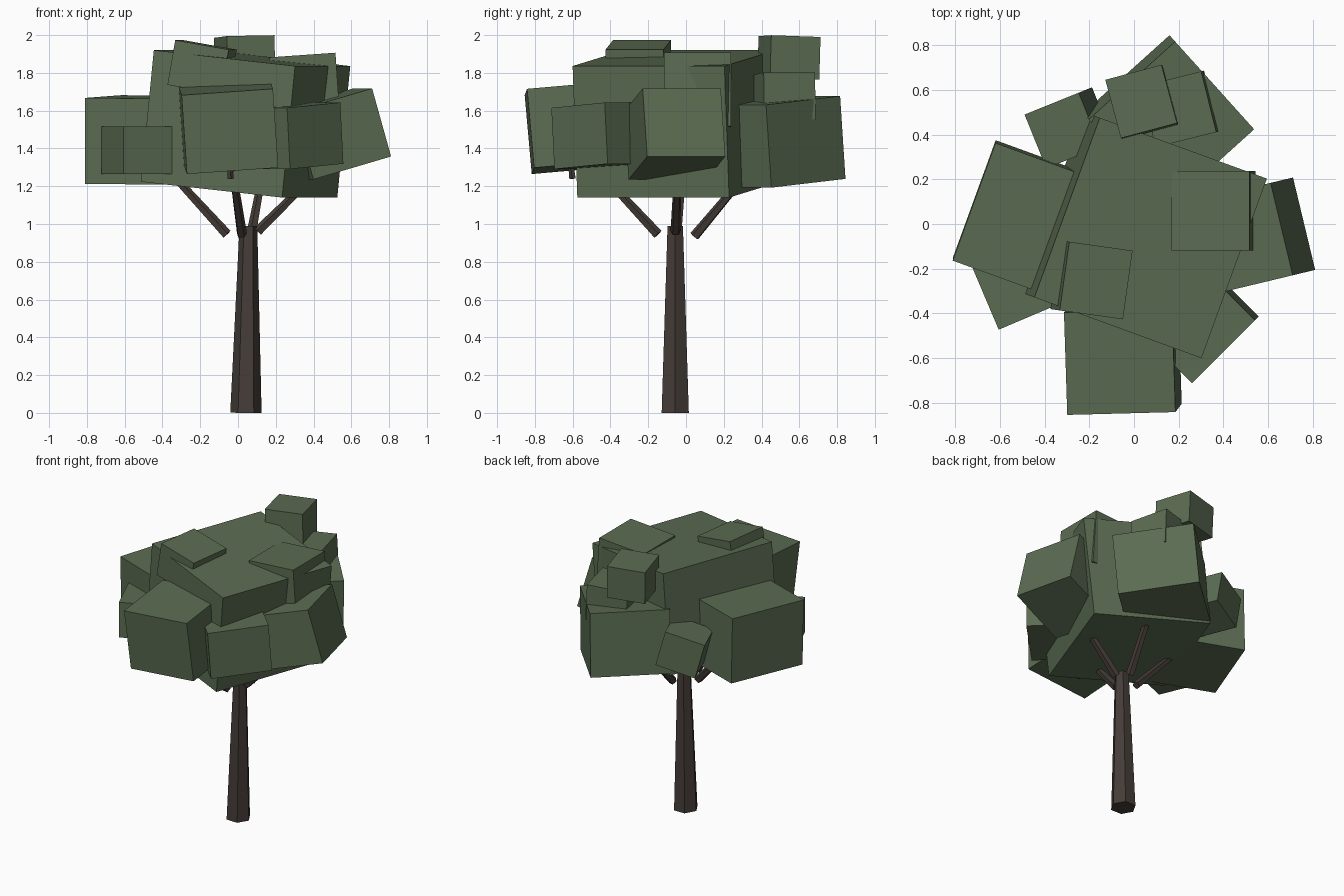
import bpy, bmesh
from math import radians
from mathutils import Vector, Euler, Matrix

if "Cube" in bpy.data.objects:
    bpy.data.objects.remove(bpy.data.objects["Cube"])


def material(name, rgb):
    m = bpy.data.materials.new(name)
    m.diffuse_color = (*rgb, 1)
    m.use_nodes = True
    m.node_tree.nodes["Principled BSDF"].inputs["Base Color"].default_value = m.diffuse_color
    return m


LEAF = material("leaf_green", (0.105, 0.15, 0.085))
BARK = material("bark_brown", (0.06, 0.046, 0.039))


def add_object(name, bm, mat):
    me = bpy.data.meshes.new(name)
    bm.to_mesh(me)
    bm.free()
    me.materials.append(mat)
    ob = bpy.data.objects.new(name, me)
    bpy.context.collection.objects.link(ob)
    return ob


def block(name, center, size, rot):
    """Tilted foliage box; rot is XYZ degrees."""
    bm = bmesh.new()
    turn = Euler([radians(a) for a in rot]).to_matrix().to_4x4()
    bmesh.ops.create_cube(bm, size=1, matrix=Matrix.LocRotScale(center, turn.to_quaternion(), size))
    add_object(name, bm, LEAF)


def limb(name, start, end, r1, r2, sides):
    """Tapered low-poly limb between two points."""
    a, b = Vector(start), Vector(end)
    d = b - a
    bm = bmesh.new()
    bmesh.ops.create_cone(bm, cap_ends=True, segments=sides, radius1=r1, radius2=r2, depth=d.length,
                          matrix=Matrix.LocRotScale((a + b) / 2, d.to_track_quat('Z', 'Y'), None))
    add_object(name, bm, BARK)


# Trunk and branches
limb("trunk", (0.042, -0.057, 0), (0.055, -0.057, 0.99), 0.083, 0.047, 6)
limb("left_branch", (-0.06, -0.05, 0.945), (-0.53, 0.0, 1.46), 0.028, 0.016, 5)
limb("front_branch", (0.02, -0.15, 0.945), (-0.05, -0.60, 1.43), 0.028, 0.016, 5)
limb("right_branch", (0.105, -0.055, 0.96), (0.55, -0.04, 1.40), 0.028, 0.016, 5)
limb("back_branch", (0.07, 0.045, 0.935), (0.16, 0.45, 1.42), 0.028, 0.016, 5)
limb("front_twig", (-0.07, -0.80, 1.37), (-0.057, -0.83, 1.65), 0.014, 0.008, 5)
limb("front_low_twig", (-0.04, -0.60, 1.24), (-0.05, -0.62, 1.40), 0.018, 0.01, 5)

# Foliage blocks: centre, size, rotation
foliage = {
    "main_foliage": ((0.04, -0.05, 1.53), (0.80, 0.855, 0.70), (0, 6, -20)),
    "left_foliage": ((-0.48, 0.02, 1.445), (0.50, 0.56, 0.455), (1.5, 0.5, -20)),
    "front_left_foliage": ((-0.535, -0.28, 1.39), (0.28, 0.30, 0.25), (0, 0, 23)),
    "back_left_foliage": ((-0.29, 0.43, 1.42), (0.27, 0.26, 0.25), (0, -15, 22)),
    "back_foliage": ((0.155, 0.46, 1.435), (0.53, 0.52, 0.44), (0, 5, -48)),
    "right_foliage": ((0.505, -0.06, 1.477), (0.44, 0.425, 0.375), (0, -16, 13.5)),
    "front_foliage": ((-0.05, -0.60, 1.51), (0.485, 0.46, 0.42), (5, -4, 1.5)),
    "front_right_foliage": ((0.285, -0.44, 1.467), (0.40, 0.35, 0.325), (0, -4, 45)),
    "upper_right_foliage": ((0.355, 0.06, 1.70), (0.35, 0.355, 0.39), (0, -4, 0)),
    "back_top_foliage": ((0.035, 0.545, 1.88), (0.26, 0.27, 0.225), (-2, -1, 15)),
    "back_upper_foliage": ((0.205, 0.515, 1.67), (0.28, 0.28, 0.25), (0, -3, 14)),
    "top_foliage": ((-0.19, -0.25, 1.83), (0.29, 0.31, 0.24), (0, 10, -8)),
}
for name, (center, size, rot) in foliage.items():
    block(name, center, size, rot)
